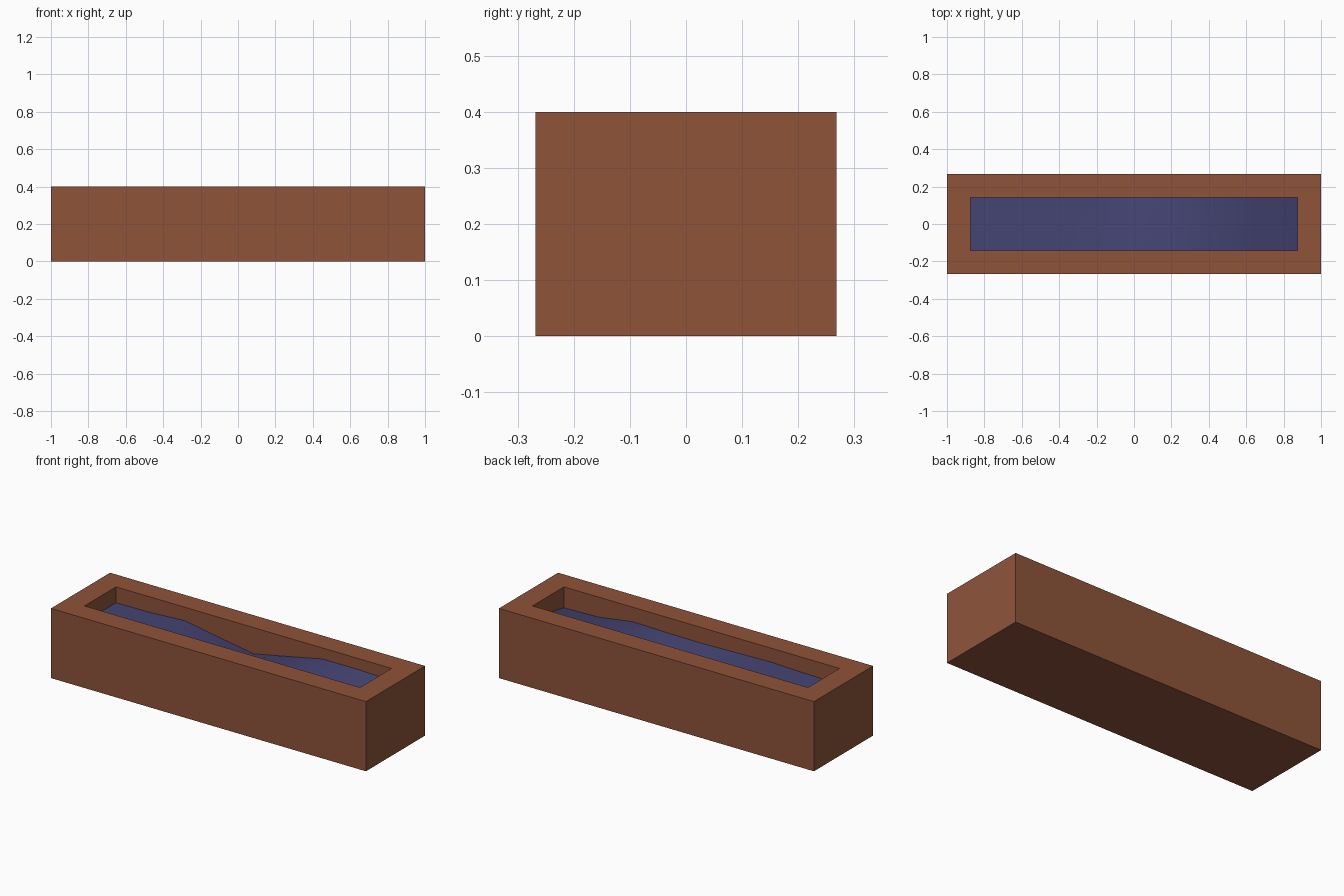
import bpy, bmesh

if "Cube" in bpy.data.objects:
    bpy.data.objects.remove(bpy.data.objects["Cube"])

def material(name, rgb):
    m = bpy.data.materials.new(name)
    m.diffuse_color = (*rgb, 1)
    m.use_nodes = True
    m.node_tree.nodes["Principled BSDF"].inputs["Base Color"].default_value = m.diffuse_color
    return m

def finish(bm, name, mat):
    bmesh.ops.recalc_face_normals(bm, faces=bm.faces)
    me = bpy.data.meshes.new(name)
    bm.to_mesh(me)
    bm.free()
    me.materials.append(mat)
    ob = bpy.data.objects.new(name, me)
    bpy.context.collection.objects.link(ob)
    return ob

wood = material("brown_wood", (0.272, 0.088, 0.042))
blue = material("dull_blue_water", (0.058, 0.056, 0.170))

L, W, H, WALL = 1.0, 0.268, 0.40, 0.125

# Trough: box with the top inset and pushed down to a floor
bm = bmesh.new()
bmesh.ops.create_cube(bm, size=1)
for v in bm.verts:
    v.co = (v.co.x * 2 * L, v.co.y * 2 * W, (v.co.z + 0.5) * H)
top = max(bm.faces, key=lambda f: f.calc_center_median().z)
bmesh.ops.inset_region(bm, faces=[top], thickness=WALL, use_even_offset=True)
cavity = bmesh.ops.extrude_face_region(bm, geom=[top])
bmesh.ops.translate(bm, vec=(0, 0, -0.28),
                    verts=[g for g in cavity["geom"] if isinstance(g, bmesh.types.BMVert)])
if top.is_valid:
    bmesh.ops.delete(bm, geom=[top], context='FACES_ONLY')
finish(bm, "trough", wood)

# Water: uneven low-poly sheet blended between wave heights at front and back walls
back = [0.309, 0.311, 0.323, 0.285, 0.250, 0.293, 0.337, 0.337, 0.330]
front = [0.309, 0.313, 0.320, 0.315, 0.310, 0.312, 0.317, 0.285, 0.280]
NX, NY = len(back) - 1, 2
HX, HY = L - WALL, W - WALL
bm = bmesh.new()
rows = []
for j in range(NY + 1):
    s = j / NY
    rows.append([bm.verts.new((-HX + 2 * HX * i / NX, -HY + 2 * HY * s,
                               front[i] * (1 - s) + back[i] * s))
                 for i in range(NX + 1)])
for a, b in zip(rows, rows[1:]):
    for i in range(NX):
        bm.faces.new((a[i], a[i + 1], b[i + 1], b[i])).smooth = True
finish(bm, "water", blue)
